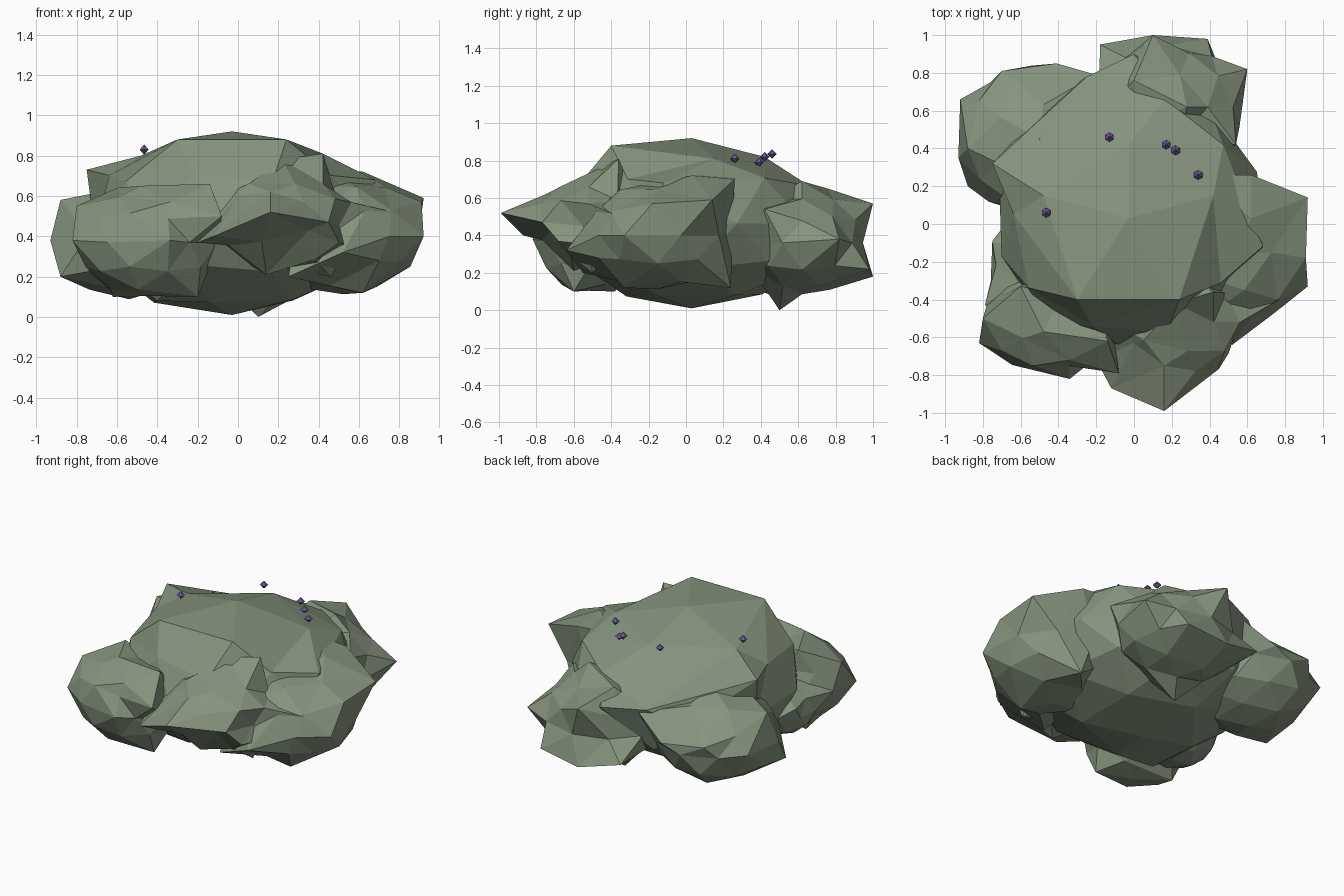
import bpy, bmesh, random
from mathutils import Vector


def material(name, rgb):
    m = bpy.data.materials.new(name)
    m.diffuse_color = (*rgb, 1)
    return m


LEAF = material("sage green", (0.235, 0.295, 0.205))
BERRY = material("berry purple", (0.17, 0.11, 0.33))


def finish(bm, name, mat):
    mesh = bpy.data.meshes.new(name)
    bm.to_mesh(mesh)
    bm.free()
    mesh.materials.append(mat)
    ob = bpy.data.objects.new(name, mesh)
    bpy.context.collection.objects.link(ob)


def clump(name, centre, radii, seed, pulls=(), jitter=0.03):
    """Low-poly leaf clump: a roughened ball with a few corners pulled to set places."""
    rng = random.Random(seed)
    c, r = Vector(centre), Vector(radii)
    bm = bmesh.new()
    bmesh.ops.create_icosphere(bm, subdivisions=2, radius=1)
    free = list(bm.verts)
    for v in free:
        v.co = c + v.co * r * rng.uniform(1 - jitter, 1 + jitter)
    for p in map(Vector, pulls):
        v = min(free, key=lambda v: (v.co - p).length)
        v.co = p
        free.remove(v)
    finish(bm, name, mat=LEAF)


# Main crown
clump("crown", (-0.03, 0.05, 0.465), (0.72, 0.73, 0.455), 1,
      [(-0.03, 0.03, 0.92), (-0.30, -0.40, 0.88), (0.24, -0.40, 0.88), (0.42, 0.15, 0.81),
       (0.68, -0.12, 0.68), (-0.48, 0.15, 0.80), (-0.03, 0.42, 0.82), (-0.03, 0.03, 0.01),
       (-0.75, 0.32, 0.73), (-0.40, -0.3, 0.08), (0.0, 0.90, 0.57), (-0.25, 0.78, 0.57)], 0.02)

# Side clumps, going round from the front
clump("front_clump", (0.22, -0.52, 0.47), (0.38, 0.30, 0.22), 2,
      [(0.16, -0.99, 0.52), (-0.12, -0.87, 0.40), (0.42, -0.36, 0.81), (0.46, -0.50, 0.20),
       (-0.20, -0.72, 0.37), (0.77, -0.40, 0.52), (0.16, -0.75, 0.62), (0.0, -0.63, 0.60),
       (0.35, -0.72, 0.43), (0.22, -0.42, 0.78), (0.50, -0.55, 0.45), (0.14, -0.60, 0.21)])
clump("front_left_clump", (-0.44, -0.52, 0.37), (0.35, 0.28, 0.27), 3,
      [(-0.82, -0.63, 0.38), (-0.34, -0.82, 0.38), (-0.08, -0.79, 0.50), (-0.60, -0.33, 0.64),
       (-0.14, -0.62, 0.66), (-0.62, -0.38, 0.10), (-0.20, -0.60, 0.10), (-0.48, -0.57, 0.65),
       (-0.80, -0.50, 0.55), (-0.34, -0.72, 0.57)])
clump("left_clump", (-0.50, -0.22, 0.30), (0.27, 0.27, 0.18), 4,
      [(-0.75, -0.09, 0.38), (-0.79, -0.43, 0.38), (-0.68, 0.0, 0.33)])
clump("back_left_clump", (-0.54, 0.44, 0.37), (0.38, 0.39, 0.28), 5,
      [(-0.92, 0.66, 0.40), (-0.70, 0.81, 0.45), (-0.41, 0.85, 0.42), (-0.93, 0.35, 0.38),
       (-0.88, 0.40, 0.58), (-0.88, 0.20, 0.20), (-0.20, 0.79, 0.55), (-0.50, 0.45, 0.69)])
clump("back_right_clump", (0.18, 0.62, 0.36), (0.39, 0.33, 0.27), 6,
      [(0.10, 1.00, 0.57), (0.39, 0.98, 0.22), (0.60, 0.82, 0.38), (-0.18, 0.95, 0.25),
       (0.10, 1.00, 0.18), (0.00, 0.76, 0.65), (0.54, 0.42, 0.54), (0.10, 0.50, 0.0),
       (0.10, 0.77, 0.11), (0.28, 0.62, 0.69)])
clump("right_clump", (0.52, -0.15, 0.40), (0.40, 0.40, 0.29), 7,
      [(0.92, 0.14, 0.59), (0.92, -0.33, 0.40), (0.62, 0.26, 0.70), (0.62, 0.03, 0.72),
       (0.62, -0.33, 0.12), (0.62, 0.24, 0.12), (0.76, -0.40, 0.53), (0.91, -0.18, 0.57),
       (0.36, 0.26, 0.72), (0.52, -0.64, 0.32), (0.25, -0.55, 0.20), (0.70, -0.47, 0.28)])

# Berries: six-sided double cones
for i, p in enumerate([(-0.465, 0.06, 0.83), (-0.13, 0.46, 0.835), (0.17, 0.42, 0.82),
                       (0.22, 0.39, 0.79), (0.34, 0.26, 0.81)]):
    bm = bmesh.new()
    bmesh.ops.create_uvsphere(bm, u_segments=6, v_segments=2, radius=0.026)
    bmesh.ops.translate(bm, verts=bm.verts, vec=p)
    finish(bm, f"berry_{i + 1}", BERRY)
